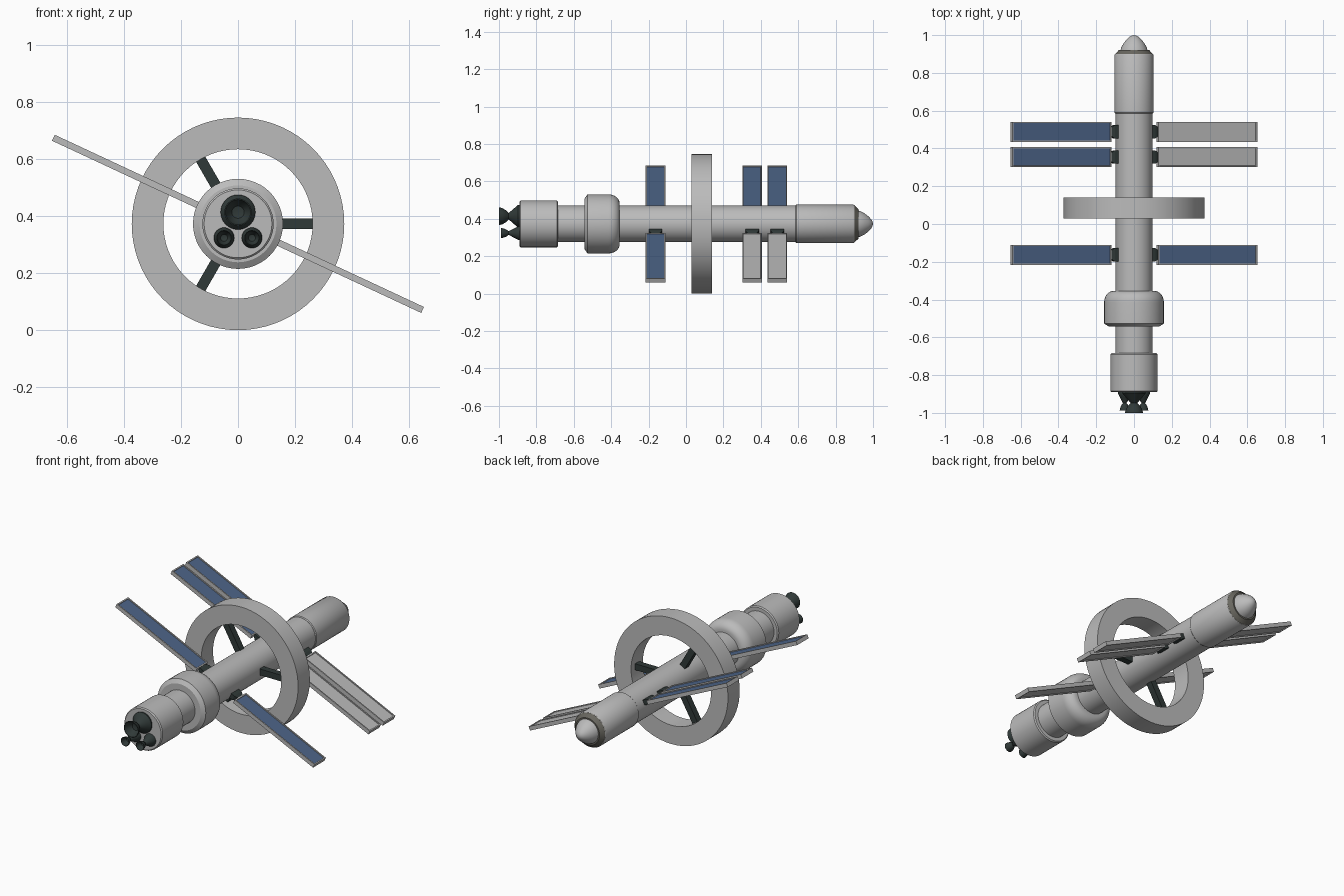
import bpy, bmesh, math
from mathutils import Matrix, Vector

if "Cube" in bpy.data.objects:
    bpy.data.objects.remove(bpy.data.objects["Cube"])

AXIS_Z = 0.373  # height of the ship's long axis


def material(name, rgb):
    m = bpy.data.materials.new(name)
    m.diffuse_color = (*rgb, 1)
    m.use_nodes = True
    m.node_tree.nodes["Principled BSDF"].inputs["Base Color"].default_value = m.diffuse_color
    return m


HULL = material("hull grey", (0.50, 0.50, 0.50))
DARK = material("dark metal", (0.030, 0.042, 0.040))
BLUE = material("solar blue", (0.075, 0.13, 0.25))
COLLAR = material("collar grey", (0.14, 0.135, 0.115))


def finish(bm, name, mats, smooth=True):
    bmesh.ops.recalc_face_normals(bm, faces=bm.faces)
    me = bpy.data.meshes.new(name)
    bm.to_mesh(me)
    bm.free()
    for m in mats:
        me.materials.append(m)
    ob = bpy.data.objects.new(name, me)
    bpy.context.collection.objects.link(ob)
    if smooth:
        bpy.ops.object.select_all(action='DESELECT')
        ob.select_set(True)
        bpy.context.view_layer.objects.active = ob
        bpy.ops.object.shade_smooth_by_angle(angle=math.radians(32))
    return ob


def lathe(name, profile, mat, cx=0.0, cz=AXIS_Z, segs=48, closed=False):
    """Spin (y, radius) points about a line parallel to y."""
    bm = bmesh.new()
    rings = []
    for y, r in profile:
        if r == 0:
            rings.append([bm.verts.new((cx, y, cz))] * segs)
        else:
            rings.append([bm.verts.new((cx + r * math.cos(a), y, cz + r * math.sin(a)))
                          for a in (2 * math.pi * i / segs for i in range(segs))])
    pairs = list(zip(rings, rings[1:]))
    if closed:
        pairs.append((rings[-1], rings[0]))
    for a, b in pairs:
        for i in range(segs):
            j = (i + 1) % segs
            quad = list(dict.fromkeys((a[i], a[j], b[j], b[i])))
            bm.faces.new(quad)
    return finish(bm, name, [mat])


def box(bm, x0, x1, y0, y1, z0, z1):
    mat = Matrix.Translation(((x0 + x1) / 2, (y0 + y1) / 2, (z0 + z1) / 2)) @ \
        Matrix.Diagonal((x1 - x0, y1 - y0, z1 - z0, 1))
    return bmesh.ops.create_cube(bm, size=1, matrix=mat)["verts"]


def place(bm, angle):
    """Turn about the ship's axis and lift into position."""
    bm.transform(Matrix.Translation((0, 0, AXIS_Z)) @ Matrix.Rotation(angle, 4, 'Y'))


# main body tube and forward module
lathe("main_tube", [(-0.70, 0), (-0.70, 0.098), (0.60, 0.098), (0.60, 0)], HULL)
lathe("forward_module", [(0.585, 0), (0.585, 0.099), (0.59, 0.103), (0.895, 0.103),
                         (0.90, 0.10), (0.90, 0)], HULL)
lathe("nose_collar", [(0.897, 0), (0.897, 0.102), (0.922, 0.079), (0.922, 0)], COLLAR)
lathe("nose_cone", [(0.915, 0), (0.915, 0.073), (0.935, 0.067), (0.955, 0.056), (0.975, 0.041),
                    (0.99, 0.025), (0.997, 0.013), (1.0, 0)], HULL)

# bulging tank with a rounded front shoulder
shoulder = [(-0.415 + 0.06 * math.sin(t), 0.110 + 0.048 * math.cos(t))
            for t in (math.pi / 2 * i / 8 for i in range(9))]
lathe("tank", [(-0.542, 0), (-0.542, 0.135), (-0.527, 0.158)] + shoulder + [(-0.355, 0)], HULL)

# engine block
lathe("engine_block", [(-0.89, 0), (-0.89, 0.119), (-0.884, 0.125), (-0.69, 0.125),
                       (-0.684, 0.119), (-0.684, 0)], HULL)


# engines: flared base, throat and hollow bell
def engine(name, x, z, base, rim, end):
    throat = -0.948
    d = end - throat
    prof = [(-0.885, 0), (-0.885, base), (-0.897, base), (-0.915, base * 0.75),
            (throat, rim * 0.36), (throat + d * 0.3, rim * 0.68), (throat + d * 0.65, rim * 0.9),
            (end, rim), (end, rim * 0.92), (throat + d * 0.6, rim * 0.78),
            (throat + d * 0.2, rim * 0.45), (throat + d * 0.1, 0)]
    lathe(name, prof, DARK, x, z, 32)


engine("main_engine", 0, 0.414, 0.061, 0.048, -1.0)
for side, label in ((-1, "left"), (1, "right")):
    engine(label + "_engine", side * 0.049, 0.324, 0.036, 0.027, -0.988)

# habitat ring and its three spokes
lathe("habitat_ring", [(0.03, 0.262), (0.03, 0.373), (0.14, 0.373), (0.14, 0.262)],
      HULL, segs=72, closed=True)
for k in range(3):
    bm = bmesh.new()
    box(bm, 0.085, 0.268, 0.066, 0.104, -0.0185, 0.0185)
    place(bm, math.radians(120 * k))
    finish(bm, "spoke_%d" % (k + 1), [DARK], False)

# solar wings: framed panels recessed on both sides, on tapered mounts
TILT = math.radians(25)
for row, yc in (("rear", -0.163), ("middle", 0.354), ("front", 0.488)):
    for side, label in ((-1, "left"), (1, "right")):
        bm = bmesh.new()
        x0, x1 = sorted((side * 0.137, side * 0.715))
        box(bm, x0, x1, yc - 0.053, yc + 0.053, -0.0115, 0.0115)
        bm.normal_update()
        for sign in (1, -1):
            face = next(f for f in bm.faces if f.normal.z * sign > 0.9)
            bmesh.ops.inset_region(bm, faces=[face], thickness=0.010)
            bmesh.ops.inset_region(bm, faces=[face], thickness=0.0005, depth=-0.005)
            if sign == 1 and (side < 0 or row == "rear"):
                face.material_index = 1
        place(bm, TILT)
        finish(bm, "%s_%s_panel" % (row, label), [HULL, BLUE], False)

        bm = bmesh.new()
        x0, x1 = sorted((side * 0.085, side * 0.118))
        box(bm, x0, x1, yc - 0.035, yc + 0.035, -0.015, 0.015)
        x0, x1 = sorted((side * 0.118, side * 0.140))
        for v in box(bm, x0, x1, yc - 0.035, yc + 0.035, -0.015, 0.015):
            if abs(v.co.x) > 0.13:  # taper toward the panel
                v.co.y = yc + (v.co.y - yc) * 0.6
                v.co.z *= 0.6
        place(bm, TILT)
        finish(bm, "%s_%s_mount" % (row, label), [DARK], False)
